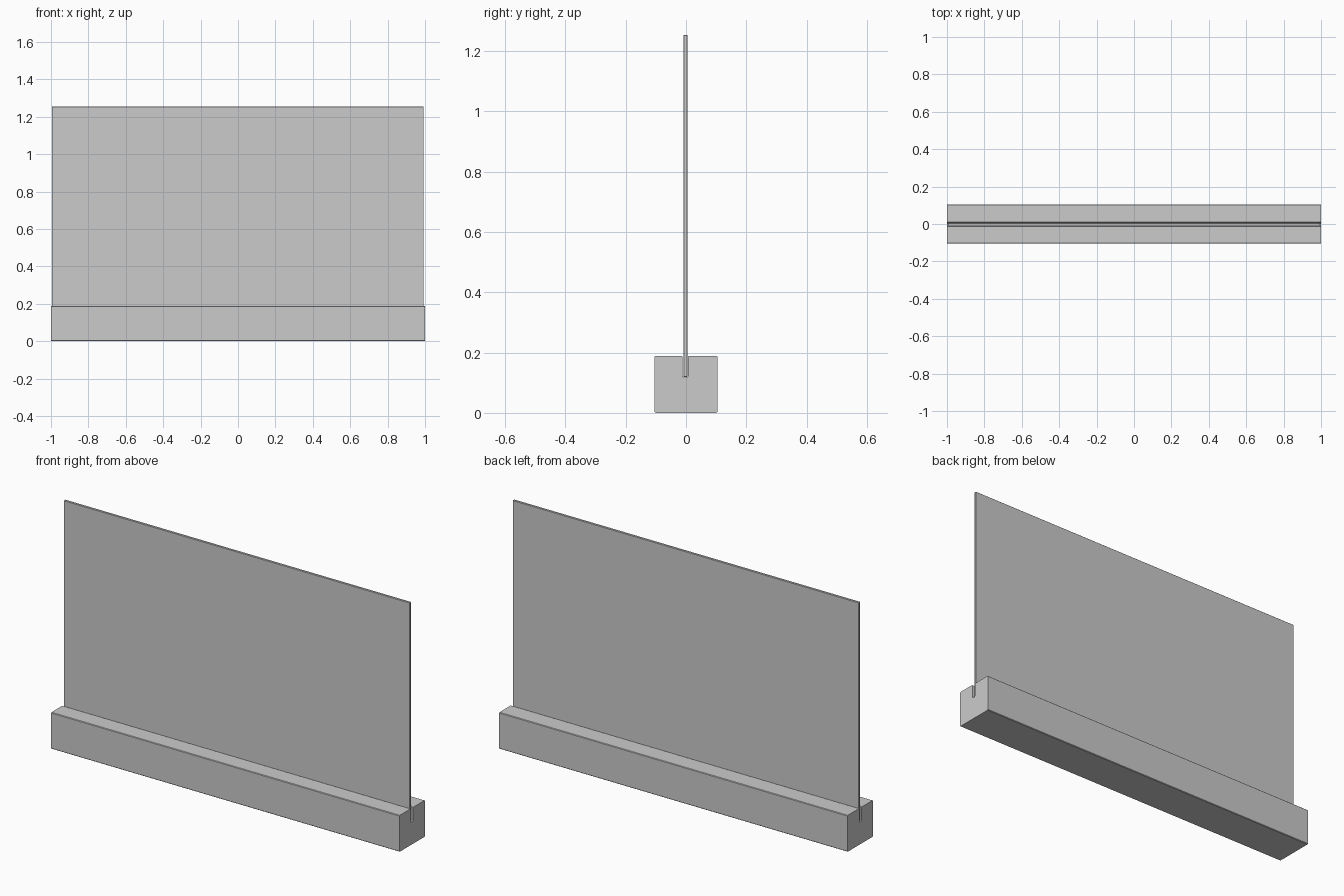
import bpy, bmesh
from mathutils import Vector

if "Cube" in bpy.data.objects:
    bpy.data.objects.remove(bpy.data.objects["Cube"])

HALF_D, BASE_H = 0.104, 0.189
SLOT_Y, SLOT_W, SLOT_Z = -0.002, 0.009, 0.117


def finish(bm, name):
    bmesh.ops.recalc_face_normals(bm, faces=bm.faces)
    mesh = bpy.data.meshes.new(name)
    bm.to_mesh(mesh)
    bm.free()
    obj = bpy.data.objects.new(name, mesh)
    bpy.context.collection.objects.link(obj)
    return obj


# Slotted base: cross-section with small chamfers, extruded along x
c = 0.003
right = [(HALF_D - c, 0), (HALF_D, c), (HALF_D, BASE_H - c), (HALF_D - c, BASE_H)]
left = [(-y, z) for y, z in reversed(right)]
slot = [(-SLOT_W - c, BASE_H), (-SLOT_W, BASE_H - c), (-SLOT_W, SLOT_Z + 0.005),
        (-SLOT_W + 0.004, SLOT_Z)]
slot += [(-y, z) for y, z in reversed(slot)]
slot = [(y + SLOT_Y, z) for y, z in reversed(slot)]
bm = bmesh.new()
face = bm.faces.new([bm.verts.new((-1, y, z)) for y, z in right + slot + left])
ext = bmesh.ops.extrude_face_region(bm, geom=[face], use_keep_orig=True)
bmesh.ops.translate(bm, vec=(2, 0, 0),
                    verts=[g for g in ext["geom"] if isinstance(g, bmesh.types.BMVert)])
finish(bm, "slotted_base")

# Thin upright panel standing in the slot
lo, hi = Vector((-0.995, -0.0085, SLOT_Z + 0.002)), Vector((0.992, 0.0045, 1.254))
bm = bmesh.new()
bmesh.ops.create_cube(bm, size=1)
for v in bm.verts:
    v.co = [(lo[i] + hi[i]) / 2 + v.co[i] * (hi[i] - lo[i]) for i in range(3)]
bmesh.ops.bevel(bm, geom=bm.edges[:], offset=0.0015, segments=1, affect='EDGES')
finish(bm, "clear_panel")
